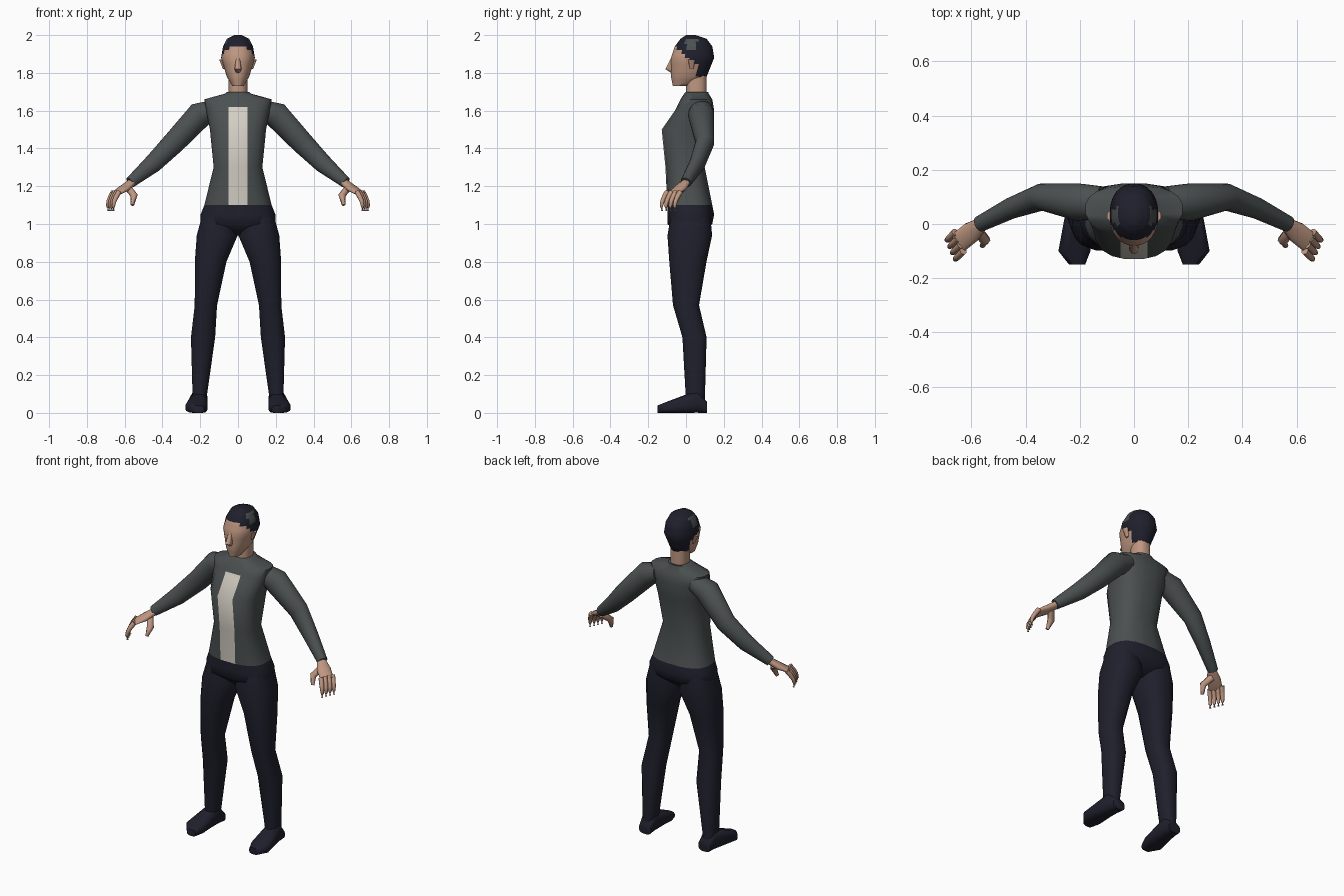
import bpy, bmesh, math
from mathutils import Vector

cube = bpy.data.objects.get("Cube")
if cube:
    bpy.data.objects.remove(cube, do_unlink=True)


def material(name, *rgb):
    mat = bpy.data.materials.new(name)
    mat.use_nodes = True
    colour = (*rgb, 1)
    mat.diffuse_color = colour
    mat.node_tree.nodes["Principled BSDF"].inputs["Base Color"].default_value = colour
    return mat


skin = material("skin", 0.52, 0.31, 0.22)
grey = material("sweater grey", 0.07, 0.08, 0.08)
navy = material("dark navy", 0.014, 0.014, 0.026)
cream = material("cream", 0.66, 0.62, 0.55)


def build(name, rings, materials, rule=None, cuts=()):
    """Skin a list of vertex rings, cut it with planes and colour its faces."""
    bm = bmesh.new()
    loops = [[bm.verts.new(point) for point in ring] for ring in rings]
    count = len(loops[0])
    for low, high in zip(loops, loops[1:]):
        for i in range(count):
            j = (i + 1) % count
            bm.faces.new((low[i], low[j], high[j], high[i]))
    bm.faces.new(loops[0])
    bm.faces.new(loops[-1])
    bmesh.ops.recalc_face_normals(bm, faces=bm.faces)
    for point, normal in cuts:
        geometry = bm.verts[:] + bm.edges[:] + bm.faces[:]
        bmesh.ops.bisect_plane(bm, geom=geometry, plane_co=point, plane_no=normal)
    bm.normal_update()
    if rule:
        for face in bm.faces:
            face.material_index = rule(face.calc_center_median(), face.normal)
    mesh = bpy.data.meshes.new(name)
    bm.to_mesh(mesh)
    bm.free()
    for mat in materials:
        mesh.materials.append(mat)
    obj = bpy.data.objects.new(name, mesh)
    bpy.context.collection.objects.link(obj)
    bpy.ops.object.select_all(action='DESELECT')
    obj.select_set(True)
    bpy.context.view_layer.objects.active = obj
    bpy.ops.object.shade_smooth_by_angle(angle=math.radians(60))


def unit_ring(count, power):
    """A rounded square: power two is a circle, higher is boxier."""
    def bend(value):
        return math.copysign(abs(value) ** (2 / power), value)
    angles = [math.tau * (i + 0.5) / count for i in range(count)]
    return [(bend(math.cos(angle)), bend(math.sin(angle))) for angle in angles]


def loft(name, sections, materials, axis="z", side=1, count=16, power=2.4, steps=1,
         rule=None, cuts=()):
    """Sections are (position, low a, high a, low b, high b) along an axis."""
    fine = []
    for start, end in zip(sections, sections[1:]):
        for step in range(steps):
            fine.append([u + (v - u) * step / steps for u, v in zip(start, end)])
    fine.append(sections[-1])
    rings = []
    for t, a_low, a_high, b_low, b_high in fine:
        ring = []
        for c, s in unit_ring(count, power):
            a = side * (a_low + a_high + c * (a_high - a_low)) / 2
            b = (b_low + b_high + s * (b_high - b_low)) / 2
            ring.append((a, b, t) if axis == "z" else (a, t, b))
        rings.append(ring)
    build(name, rings, materials, rule, cuts)


def centred(*rows):
    """Rows are (height, half width, front, back)."""
    return [(z, -half, half, front, back) for z, half, front, back in rows]


def tube(name, path, side, mat, count=12):
    """Path points are (centre, half height, half width)."""
    centres = [Vector(centre) for centre, high, wide in path]
    up = Vector((0, 0, 1))
    rings = []
    for i, (centre, high, wide) in enumerate(path):
        ahead = centres[min(i + 1, len(path) - 1)]
        behind = centres[max(i - 1, 0)]
        along = (ahead - behind).normalized()
        across = along.cross(up).normalized()
        rise = across.cross(along)
        ring = [centres[i] + across * wide * c + rise * high * s
                for c, s in unit_ring(count, 2)]
        rings.append([(side * p.x, p.y, p.z) for p in ring])
    build(name, rings, [mat])


# Sweater with a cream panel down the front
panel_half, panel_top = 0.05, 1.62


def sweater_rule(centre, normal):
    on_panel = abs(centre.x) < panel_half and centre.z < panel_top
    return int(on_panel and normal.y < 0)


panel_cuts = [((x, 0, 0), (1, 0, 0)) for x in (-panel_half, panel_half)]
panel_cuts.append(((0, 0, panel_top), (0, 0, 1)))
sweater = centred((1.1, 0.18, -0.1, 0.14), (1.3, 0.13, -0.11, 0.1),
                  (1.5, 0.15, -0.13, 0.14), (1.6, 0.17, -0.06, 0.15),
                  (1.66, 0.18, -0.03, 0.14), (1.69, 0.07, -0.01, 0.12),
                  (1.7, 0.06, 0, 0.12))
loft("sweater", sweater, [grey, cream], count=20, power=2.6,
     rule=sweater_rule, cuts=panel_cuts)

# Hips
hips = centred((0.94, 0.05, -0.03, 0.07), (1, 0.2, -0.1, 0.14),
               (1.05, 0.2, -0.1, 0.15), (1.1, 0.18, -0.1, 0.14))
loft("hips", hips, [navy], count=20, power=2.6)

# Neck
loft("neck", centred((1.68, 0.05, 0, 0.11), (1.8, 0.05, 0, 0.11)), [skin])


# Head with a cap of short hair and lighter streaks
def hair_rule(centre, normal):
    x, y, z = centre
    crown = z > 1.94
    sides = z > 1.86 and y > 1.5 - 0.8 * z
    nape = y > 0.06 and z > 1.75
    if not (crown or sides or nape):
        return 0
    streak = 0 < y < 0.06 and 1.92 < z < 1.98 and abs(x) > 0.03
    return 2 if streak else 1


head = centred((1.73, 0.03, -0.07, 0.02), (1.78, 0.06, -0.08, 0.11),
               (1.88, 0.09, -0.08, 0.15), (1.94, 0.08, -0.06, 0.14),
               (1.98, 0.06, -0.03, 0.11), (2, 0.02, 0, 0.05))
loft("head", head, [skin, navy, grey], count=28, power=2.2, steps=3, rule=hair_rule)

# Nose
nose = centred((1.8, 0.01, -0.08, -0.06), (1.82, 0.02, -0.11, -0.06),
               (1.88, 0.01, -0.08, -0.06))
loft("nose", nose, [skin], count=8)

# Parts that come in pairs
leg = [(0.05, 0.17, 0.24, 0, 0.1), (0.4, 0.12, 0.25, -0.02, 0.11),
       (0.57, 0.11, 0.23, -0.07, 0.07), (0.8, 0.06, 0.23, -0.09, 0.11),
       (0.94, 0, 0.22, -0.1, 0.14), (1.05, 0.03, 0.19, -0.08, 0.13)]
shoe = [(0.11, 0.16, 0.24, 0, 0.06), (0.06, 0.16, 0.25, 0, 0.12),
        (-0.1, 0.16, 0.28, 0, 0.06), (-0.15, 0.18, 0.24, 0, 0.04)]
ear = [(1.82, 0.07, 0.08, 0.02, 0.04), (1.87, 0.07, 0.1, 0.01, 0.05)]
sleeve = [((0.12, 0.08, 1.61), 0.05, 0.06), ((0.2, 0.08, 1.58), 0.07, 0.07),
          ((0.34, 0.1, 1.43), 0.06, 0.05), ((0.45, 0.06, 1.32), 0.05, 0.04),
          ((0.57, 0, 1.22), 0.03, 0.03)]
palm = [((0.55, 0.01, 1.23), 0.02, 0.02), ((0.6, -0.03, 1.19), 0.02, 0.04),
        ((0.65, -0.07, 1.16), 0.01, 0.04)]
thumb = [((0.58, -0.02, 1.19), 0.02, 0.02), ((0.55, -0.06, 1.15), 0.02, 0.02),
         ((0.56, -0.08, 1.1), 0.01, 0.01)]
first_knuckle, last_knuckle = Vector((0.66, -0.03, 1.17)), Vector((0.63, -0.1, 1.17))


def finger(base):
    """A tapering path that bows outward and hangs from the knuckle."""
    path = []
    for step in range(5):
        t = step / 4
        bow = 0.03 * math.sin(2 * t)
        radius = 0.014 - 0.008 * t * t
        path.append((base + Vector((bow, -bow, -0.1 * t)), radius, radius))
    return path


for label, side in (("left", 1), ("right", -1)):
    loft(label + "_leg", leg, [navy], side=side)
    loft(label + "_shoe", shoe, [navy], axis="y", side=side, power=3)
    loft(label + "_ear", ear, [skin], side=side, count=8)
    tube(label + "_sleeve", sleeve, side, grey, count=16)
    tube(label + "_palm", palm, side, skin)
    tube(label + "_thumb", thumb, side, skin, count=8)
    for name, place in zip(("index", "middle", "ring", "little"), range(4)):
        knuckle = last_knuckle.lerp(first_knuckle, place / 3)
        tube(f"{label}_{name}_finger", finger(knuckle), side, skin, count=8)
